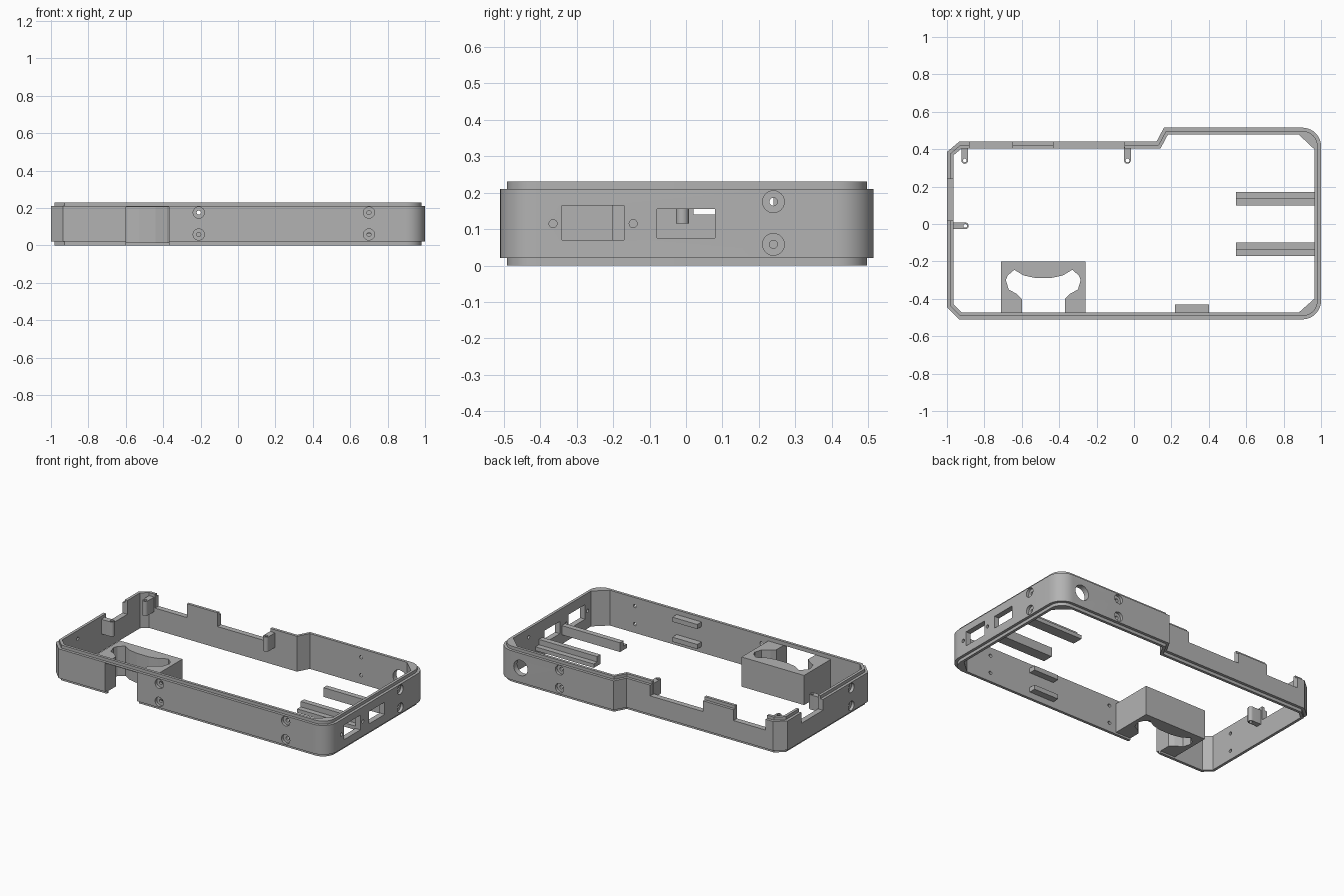
import bpy, bmesh, math
from mathutils import Vector, Matrix

cube = bpy.data.objects.get("Cube")
if cube:
    bpy.data.objects.remove(cube, do_unlink=True)

HEIGHT, LIP, WALL, LOW = 0.23, 0.02, 0.036, 0.14
BOSS_Z = (0.115, 0.21)
SCREW_Z = (0.058, 0.175)

grey = bpy.data.materials.new("plain_grey")
grey.use_nodes = True
grey.diffuse_color = (0.45, 0.45, 0.45, 1)
grey.node_tree.nodes["Principled BSDF"].inputs["Base Color"].default_value = (0.45, 0.45, 0.45, 1)


def finish(name, bm):
    """Turn a bmesh into a grey object."""
    bmesh.ops.recalc_face_normals(bm, faces=bm.faces)
    mesh = bpy.data.meshes.new(name)
    bm.to_mesh(mesh)
    bm.free()
    mesh.materials.append(grey)
    obj = bpy.data.objects.new(name, mesh)
    bpy.context.collection.objects.link(obj)
    return obj


def activate(obj):
    bpy.ops.object.select_all(action='DESELECT')
    obj.select_set(True)
    bpy.context.view_layer.objects.active = obj


def smooth(obj):
    activate(obj)
    bpy.ops.object.shade_smooth_by_angle(angle=math.radians(25))


def add_box(bm, xs, ys, zs):
    size = [b - a for a, b in (xs, ys, zs)]
    mid = [(a + b) / 2 for a, b in (xs, ys, zs)]
    bmesh.ops.create_cube(bm, size=1, matrix=Matrix.Translation(mid) @ Matrix.Diagonal((*size, 1)))


def add_rod(bm, centre, radius, length, axis):
    turn = {'X': Matrix.Rotation(math.pi / 2, 4, 'Y'),
            'Y': Matrix.Rotation(math.pi / 2, 4, 'X'),
            'Z': Matrix.Identity(4)}[axis]
    bmesh.ops.create_cone(bm, cap_ends=True, segments=24, radius1=radius, radius2=radius,
                          depth=length, matrix=Matrix.Translation(centre) @ turn)


def prism(name, points, offset, depth):
    """Extrude a flat 3D outline along a vector."""
    bm = bmesh.new()
    face = bm.faces.new([bm.verts.new(Vector(p) + Vector(offset)) for p in points])
    out = bmesh.ops.extrude_face_region(bm, geom=[face])
    bmesh.ops.translate(bm, vec=depth, verts=[v for v in out["geom"] if isinstance(v, bmesh.types.BMVert)])
    return finish(name, bm)


def cut(obj, bm):
    """Subtract a temporary solid."""
    tool = finish("cutter", bm)
    tool.hide_render = True
    mod = obj.modifiers.new("cut", 'BOOLEAN')
    mod.operation, mod.solver, mod.object = 'DIFFERENCE', 'EXACT', tool
    activate(obj)
    bpy.ops.object.modifier_apply(modifier=mod.name)
    bpy.data.objects.remove(tool, do_unlink=True)


# Outline of the case, counter-clockwise, with two round corners
ARC = 10


def arc(cx, cy, start):
    return [Vector((cx + 0.1 * math.cos(start + i * math.pi / 2 / ARC),
                    cy + 0.1 * math.sin(start + i * math.pi / 2 / ARC))) for i in range(ARC + 1)]


front_arc = arc(0.9, -0.41, -math.pi / 2)
back_arc = arc(0.9, 0.415, 0)
rest = [Vector(p) for p in ((0.16, 0.515), (0.12, 0.44), (-0.935, 0.44), (-1, 0.385), (-1, -0.445), (-0.935, -0.51))]
outline = front_arc + back_arc + rest


def inset(points, d):
    result = []
    for i, p in enumerate(points):
        a = (p - points[i - 1]).normalized()
        b = (points[(i + 1) % len(points)] - p).normalized()
        na, nb = Vector((-a.y, a.x)), Vector((-b.y, b.x))
        result.append(p + (na + nb) * d / (1 + na.dot(nb)))
    return result


# The inside of the round corners is a straight chamfer
inner = inset(outline, WALL)
for first, p, q in ((0, (0.88, -0.474), (0.964, -0.40)), (ARC + 1, (0.964, 0.40), (0.88, 0.479))):
    for i in range(ARC + 1):
        inner[first + i] = Vector(p).lerp(Vector(q), i / ARC)

# Frame wall with a stepped lip along both edges
lip = inset(outline, 0.018)
levels = [(lip, 0), (lip, LIP), (outline, LIP), (outline, HEIGHT - LIP),
          (lip, HEIGHT - LIP), (lip, HEIGHT), (inner, HEIGHT), (inner, 0)]
bm = bmesh.new()
rings = [[bm.verts.new((p.x, p.y, z)) for p in pts] for pts, z in levels]
for k, ring in enumerate(rings):
    nxt = rings[(k + 1) % len(rings)]
    for i in range(len(ring)):
        j = (i + 1) % len(ring)
        bm.faces.new((ring[i], ring[j], nxt[j], nxt[i]))
frame = finish("frame_wall", bm)

# Lowered edges, sensor opening and port windows
bm = bmesh.new()
for xs in ((-0.88, -0.65), (-0.43, -0.05)):
    add_box(bm, xs, (0.37, 0.5), (LOW, 0.3))
add_box(bm, (-1.1, -0.95), (0.02, 0.24), (LOW, 0.3))
add_box(bm, (-0.6, -0.37), (-0.6, -0.46), (-0.1, 0.205))
add_box(bm, (0.9, 1.1), (-0.34, -0.17), (0.07, 0.165))
add_box(bm, (0.9, 1.1), (-0.08, 0.08), (0.075, 0.155))
cut(frame, bm)

# Screw holes with counterbores, port screw holes and the round jack hole
screws = [(x, -0.51, 'Y') for x in (-0.21, 0.70)] + [(0.55, 0.515, 'Y'), (1, 0.24, 'X'), (-1, -0.27, 'X')]
bores, holes = bmesh.new(), bmesh.new()
for x, y, axis in screws:
    for z in SCREW_Z:
        add_rod(bores, (x, y, z), 0.03, 0.036, axis)
        add_rod(holes, (x, y, z), 0.011, 0.15, axis)
for y in (-0.365, -0.145):
    add_rod(holes, (1, y, 0.115), 0.011, 0.15, 'X')
add_rod(holes, (0.83, 0.515, 0.115), 0.05, 0.15, 'Y')
cut(frame, bores)
cut(frame, holes)
smooth(frame)

# Sensor holder block with a shaped pocket open to the front
MID = -0.485
half = [(0.225, -0.2), (0.225, -0.48), (0.115, -0.48), (0.115, -0.40), (0.14, -0.375), (0.185, -0.35),
        (0.2, -0.30), (0.19, -0.275), (0.155, -0.245), (0.105, -0.275), (0.045, -0.288)]
loop = [(MID + x, y, 0) for x, y in half] + [(MID - x, y, 0) for x, y in reversed(half)]
prism("sensor_holder", loop, (0, 0, 0.012), (0, 0, 0.193))


# Screw bosses: rounded lugs reaching in from the wall
def boss(name, tip, direction):
    r = 0.018
    d = Vector(direction)
    side = Vector((-d.y, d.x))
    pts = [d * 0.072 - side * r, d * 0.072 + side * r]
    for i in range(13):
        a = math.pi * i / 12
        pts.append(side * r * math.cos(a) - d * r * math.sin(a))
    obj = prism(name, [(p.x, p.y, 0) for p in pts], (*tip, BOSS_Z[0]), (0, 0, BOSS_Z[1] - BOSS_Z[0]))
    hole = bmesh.new()
    add_rod(hole, (*tip, 0.16), 0.01, 0.3, 'Z')
    cut(obj, hole)
    smooth(obj)


boss("back_corner_boss", (-0.905, 0.34), (0, 1))
boss("back_middle_boss", (-0.035, 0.34), (0, 1))
boss("side_boss", (-0.902, -0.01), (-1, 0))

# Stepped board rails, mirrored front to back
rail = [(0.10, 0.06), (0.17, 0.06), (0.17, 0.085), (0.135, 0.085), (0.135, 0.12), (0.10, 0.12)]
for name, s in (("back_rail", 1), ("front_rail", -1)):
    prism(name, [(0, s * y, z) for y, z in rail], (0.545, 0, 0), (0.425, 0, 0))

# Small ledges on the inside of the front wall
for name, z in (("lower_ledge", 0.04), ("upper_ledge", 0.17)):
    bm = bmesh.new()
    add_box(bm, (0.22, 0.40), (-0.48, -0.43), (z, z + 0.03))
    finish(name, bm)
